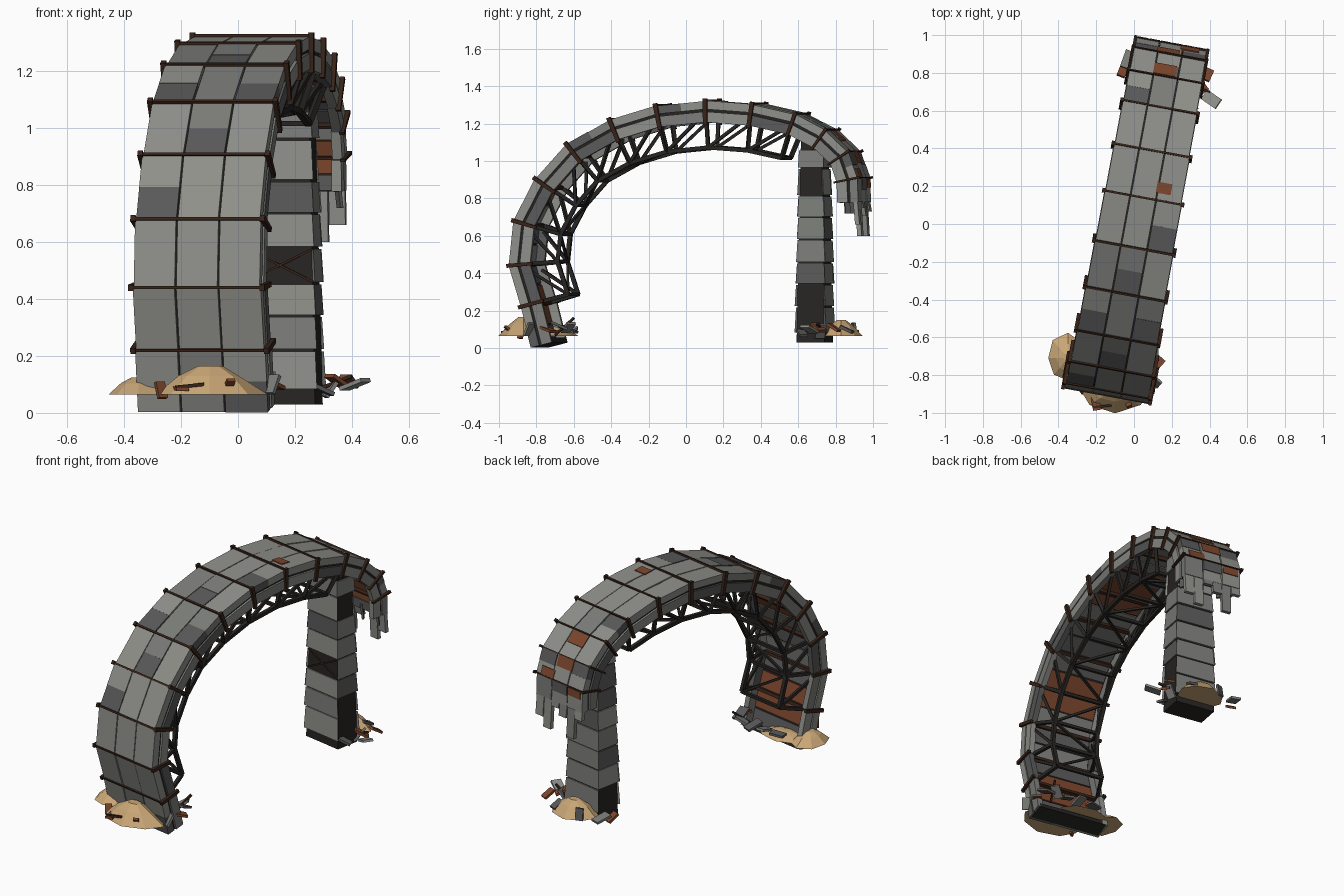
import bpy, bmesh, math, random
from mathutils import Vector as V

if "Cube" in bpy.data.objects:
    bpy.data.objects.remove(bpy.data.objects["Cube"])

random.seed(4)
ANG = math.radians(10.5)
COLS = dict(light=(.27, .275, .25), mid=(.2, .205, .19), slate=(.1, .1, .1), dark=(.02, .018, .016),
            rust=(.2, .06, .025), frame=(.04, .017, .01), sand=(.58, .38, .18))
MATS = {}
for k, c in COLS.items():
    MATS[k] = bpy.data.materials.new(k)
    MATS[k].diffuse_color = (*c, 1)
NAMES = list(COLS)


def world(p):
    """Arch space (across, along, up) to world."""
    c, s = math.cos(ANG), math.sin(ANG)
    return V((p[0] * c + p[1] * s + .023, -p[0] * s + p[1] * c, p[2]))


class Part:
    def __init__(self, name):
        self.name, self.bm = name, bmesh.new()

    def poly(self, pts, faces, mat):
        vs = [self.bm.verts.new(p) for p in pts]
        for f in faces:
            self.bm.faces.new([vs[i] for i in f]).material_index = NAMES.index(mat)

    def hexa(self, pts, mat):
        self.poly(pts, [(0, 3, 2, 1), (4, 5, 6, 7), (0, 1, 5, 4), (1, 2, 6, 5), (2, 3, 7, 6), (3, 0, 4, 7)], mat)

    def bar(self, a, b, w, mat, h=None):
        d, h = b - a, h or w
        q = d.to_track_quat('Z', 'Y')
        sq = [(-w, -h), (w, -h), (w, h), (-w, h)]
        self.hexa([e + q @ V((x / 2, y / 2, 0)) for e in (a, b) for x, y in sq], mat)

    def done(self):
        bmesh.ops.recalc_face_normals(self.bm, faces=self.bm.faces)
        me = bpy.data.meshes.new(self.name)
        self.bm.to_mesh(me)
        for n in NAMES:
            me.materials.append(MATS[n])
        bpy.context.collection.objects.link(bpy.data.objects.new(self.name, me))


# Outer profile of the arch at each rib (y, z)
P = [(-.785, 0), (-.84, .22), (-.905, .44), (-.88, .68), (-.765, .905), (-.60, 1.09), (-.37, 1.22),
     (-.125, 1.295), (.14, 1.322), (.39, 1.303), (.62, 1.25), (.78, 1.165), (.9, 1.05), (.95, .91), (.955, .78)]
P = [V((y / math.cos(ANG), z)) for y, z in P]
N = len(P) - 1
NRM = []
for i in range(N + 1):
    t = sum(((P[j + 1] - P[j]).normalized() for j in (i - 1, i) if 0 <= j < N), V((0, 0))).normalized()
    NRM.append(V((t.y, -t.x)))


def half(t):
    return .237 - .052 * t / N


def arch(t, u, depth):
    i = max(0, min(int(t), N - 1))
    f = t - i
    p = P[i].lerp(P[i + 1], f) + NRM[i].lerp(NRM[i + 1], f) * depth
    return world((u, p.x, p.y))


def block(part, t0, t1, u0, u1, d0, d1, mat):
    part.hexa([arch(t, u, d) for d in (d0, d1) for t, u in ((t0, u0), (t0, u1), (t1, u1), (t1, u0))], mat)


# Shell: outer panels, side strips, dark core and inner lining
outer, sides, core, lining = Part("outer_panels"), Part("side_strips"), Part("shell_core"), Part("inner_lining")
for i in range(N):
    h = half(i + .5)
    block(core, i, i + 1, -h + .012, h - .012, .015, .06, 'dark')
    for c in range(3):
        u0, u1 = -h + c * h * 2 / 3, -h + (c + 1) * h * 2 / 3
        cut = .5 if (i * 5 + c * 2) % 7 in (1, 4) else 1
        for a, b in ((0, cut), (cut, 1)):
            if b > a:
                m = 'slate' if cut < 1 and a == 0 else random.choice(('light', 'light', 'light', 'mid'))
                d = random.uniform(-.003, .003)
                block(outer, i + a + (.012 if a == 0 else 0), i + b, u0 + .003, u1 - .003, d, .045, m)
    for s in (-1, 1):
        block(core, i, i + 1, s * (h - .012), s * (h - .03), .04, .105, 'dark')
        block(sides, i + .01, i + .99, s * h, s * (h - .035), .058, .115, random.choice(('mid', 'light', 'slate')))
    for a in (0, .5):
        m = 'rust' if (i + 2 * a) % 3 == 1 else random.choice(('slate', 'slate', 'mid'))
        block(lining, i + a + .02, i + a + .48, -h + .04, h - .04, .055, .068, m)
block(core, 0, .12, -.22, .22, .03, .115, 'dark')
# Rusty patches on the outside
for t, u, w, L in ((8.1, .1, .04, .28), (11, -.01, .06, .5), (11.95, -.01, .06, .5), (12.6, .1, .05, .4), (13, -.12, .05, .4)):
    block(outer, t + .05, t + L, u - w, u + w, -.006, .01, 'rust')

# Ribs clasping the shell
ribs = Part("shell_ribs")
for i in range(1, N):
    h, w = half(i) + .014, .045
    block(ribs, i - .022, i + .022, -h, h, -.008, .008, 'frame')
    for s in (-1, 1):
        block(ribs, i - w, i + w, s * h, s * (h - .018), -.014, .128, 'frame')
    block(ribs, i - w, i + w, -h, h, .068, .09, 'frame')

# Inner truss
truss = Part("inner_truss")
for i in range(1, 11):
    g, h = half(i) * .64, half(i) * .88
    truss.bar(arch(i, -g, .25), arch(i, g, .25), .018, 'dark')
    for s in (-1, 1):
        low = arch(i, s * g, .25)
        truss.bar(arch(i, s * h, .09), low, .02, 'dark')
        if i < 10:
            g2, h2 = half(i + 1) * .64, half(i + 1) * .88
            truss.bar(low, arch(i + 1, s * g2, .25), .022, 'dark')
            truss.bar(low, arch(i + .85, s * h2, .09), .017, 'dark')
    if i < 10:
        s = 1 if i % 2 else -1
        truss.bar(arch(i, s * g, .25), arch(i + 1, -s * g, .25), .014, 'dark')

# Torn panels hanging from the far end
torn = Part("torn_end_panels")
h = half(N)
for k, L in enumerate((.07, .2, .09, .05, .2, .14)):
    u = -h + (k + .5) * h / 3
    a = arch(N, u, .018)
    torn.hexa([a + world((x, y + .012 * e, -L * e + .02)) - world((0, 0, 0))
               for e in (0, 1) for x, y in ((-.029, -.012), (.029, -.012), (.029, .012), (-.029, .012))],
              random.choice(('light', 'mid', 'slate')))
    if k % 2:
        torn.bar(a + V((0, -.05, .03)), a + V((.01, -.045, -.06)), .03, 'slate', .012)

# Tapered support pillar: dark core with cladding plates
pillar, plates = Part("pillar_core"), Part("pillar_plates")


def corner(k, z, off):
    f = min(z / 1.0, 1)
    x, y = .128 - .026 * f + off, .076 - .02 * f + off
    sx, sy = ((-1, -1), (1, -1), (1, 1), (-1, 1))[k % 4]
    return world((.008 + sx * x, .69 / math.cos(ANG) + sy * y, z))


pillar.hexa([corner(k, z, 0) for z in (.03, 1.13) for k in range(4)], 'dark')
levels = (.08, .22, .34, .455, .58, .70, .815, .96, 1.06)
for n, (z0, z1) in enumerate(zip(levels, levels[1:])):
    for k in range(4):
        if (n, k) in ((3, 0), (0, 1), (1, 1), (6, 1), (0, 3)):
            continue
        o = random.uniform(.008, .014)
        plates.hexa([corner(j, z, e) for z, q in ((z0 + .004, o), (z1 - .004, o - .004))
                     for j, e in ((k, q), (k + 1, q), (k + 1, -.002), (k, -.002))],
                    random.choice(('mid', 'light', 'slate', 'mid')))
for z0, z1 in ((.46, .575), (.575, .46)):
    plates.bar(corner(0, z0, .004), corner(1, z1, .004), .008, 'frame')

# Sand mounds
sand = Part("sand_mounds")
for cx, cy, rx, ry, ht in ((-.1, -.87, .2, .13, .1), (-.35, -.71, .11, .13, .06), (-.2, -.69, .17, .1, .03),
                           (.18, .83, .16, .11, .085)):
    n, base = 8, .065
    rings = [(1, 0), (.55, .65), (.22, 1)]
    pts = []
    for r, z in rings:
        for k in range(n):
            a, j = 2 * math.pi * k / n, r * random.uniform(.9, 1.05)
            pts.append((cx + rx * j * math.cos(a), cy + ry * j * math.sin(a), base + ht * z))
    faces = [tuple(range(n)), tuple(range(2 * n, 3 * n))]
    faces += [(r * n + k, r * n + (k + 1) % n, (r + 1) * n + (k + 1) % n, (r + 1) * n + k)
              for r in (0, 1) for k in range(n)]
    sand.poly(pts, faces, 'sand')

# Scattered scrap plates and rods
scrap = Part("scrap_debris")
for x, y, z, s, m in ((.41, .66, .1, .08, 'light'), (.39, .79, .11, .06, 'rust'), (-.03, .87, .1, .08, 'mid'),
                      (-.06, .81, .09, .06, 'rust'), (.33, .72, .09, .07, 'mid'), (.3, .62, .08, .06, 'slate'),
                      (.35, .71, .11, .07, 'rust'), (.28, .86, .1, .06, 'slate'), (.12, -.74, .1, .07, 'rust'),
                      (.1, -.68, .12, .08, 'slate'), (.06, -.63, .11, .07, 'mid'), (-.02, -.63, .1, .08, 'slate'),
                      (-.1, -.62, .1, .07, 'mid'), (-.2, -.61, .1, .07, 'slate'), (-.2, -.95, .085, .06, 'rust'),
                      (-.17, -.92, .1, .05, 'rust'), (-.03, -.95, .1, .04, 'rust'), (-.27, -.88, .08, .05, 'rust'),
                      (.12, -.84, .1, .06, 'mid'), (.1, .9, .1, .06, 'slate')):
    d = V((random.uniform(-1, 1), random.uniform(-1, 1), random.uniform(-.6, .6))).normalized() * s * .6
    scrap.bar(V((x, y, z)) - d, V((x, y, z)) + d, s * .75, m, .014)
for a, b in (((-.22, -.97, .09), (-.12, -.96, .1)), ((.25, .75, .07), (.4, .7, .13)), ((.05, -.7, .07), (.1, -.6, .16))):
    scrap.bar(V(a), V(b), .012, 'frame')

for p in (outer, sides, core, lining, ribs, truss, torn, pillar, plates, sand, scrap):
    p.done()

for m in bpy.data.materials:
    if m.users and not m.is_grease_pencil:
        m.use_nodes = True
        m.node_tree.nodes["Principled BSDF"].inputs["Base Color"].default_value = m.diffuse_color
